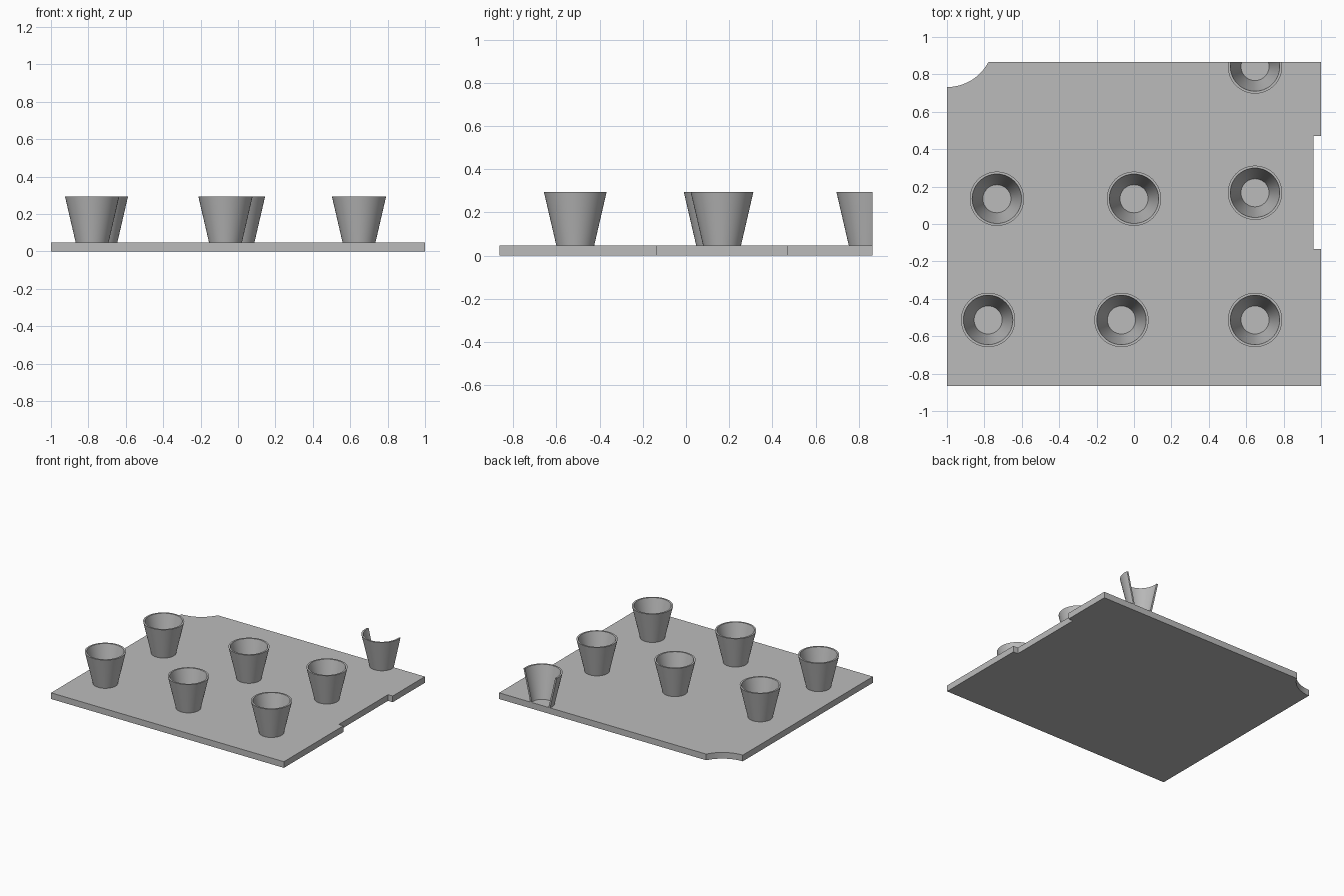
import bpy, bmesh, math
from mathutils import Vector

HALF_X, HALF_Y = 1.0, 0.865
BASE_T, TOP = 0.048, 0.294

cube = bpy.data.objects.get("Cube")
if cube:
    bpy.data.objects.remove(cube, do_unlink=True)

grey = bpy.data.materials.new("light_grey")
grey.use_nodes = True
colour = (0.5, 0.5, 0.5, 1)
grey.diffuse_color = colour
grey.node_tree.nodes["Principled BSDF"].inputs["Base Color"].default_value = colour


def finish(bm, name, location=(0, 0, 0)):
    """Turn a bmesh into a named object with smooth curves and sharp edges."""
    bmesh.ops.recalc_face_normals(bm, faces=bm.faces)
    mesh = bpy.data.meshes.new(name)
    bm.to_mesh(mesh)
    bm.free()
    mesh.materials.append(grey)
    obj = bpy.data.objects.new(name, mesh)
    obj.location = location
    bpy.context.collection.objects.link(obj)
    bpy.ops.object.select_all(action='DESELECT')
    obj.select_set(True)
    bpy.context.view_layer.objects.active = obj
    bpy.ops.object.shade_smooth_by_angle(angle=math.radians(30))
    return obj


# Base plate: outline with a side notch and a round bite in the back right corner
def base_plate():
    outline = [(-HALF_X, -HALF_Y), (HALF_X, -HALF_Y), (HALF_X, -0.135), (0.96, -0.135),
               (0.96, 0.47), (HALF_X, 0.47), (HALF_X, HALF_Y)]
    bite_y, bite_r, steps = 0.982, 0.25, 16
    start = math.asin((HALF_Y - bite_y) / bite_r)
    for i in range(steps + 1):
        a = start + (-math.pi / 2 - start) * i / steps
        outline.append((-HALF_X + bite_r * math.cos(a), bite_y + bite_r * math.sin(a)))
    bm = bmesh.new()
    face = bm.faces.new([bm.verts.new((x, y, 0)) for x, y in outline])
    raised = bmesh.ops.extrude_face_region(bm, geom=[face], use_keep_orig=True)
    verts = [g for g in raised["geom"] if isinstance(g, bmesh.types.BMVert)]
    bmesh.ops.translate(bm, verts=verts, vec=(0, 0, BASE_T))
    finish(bm, "base_plate")


# Tapered open cup: a thin wall section spun around z, trimmed at the plate's back edge
def cup(name, x, y, segments=64):
    section = [(0.088, BASE_T), (0.145, TOP), (0.132, TOP), (0.075, BASE_T)]
    bm = bmesh.new()
    rings = []
    for r, z in section:
        rings.append([bm.verts.new((r * math.cos(math.tau * i / segments),
                                    r * math.sin(math.tau * i / segments), z))
                      for i in range(segments)])
    for k, ring in enumerate(rings):
        nxt = rings[(k + 1) % len(rings)]
        for i in range(segments):
            j = (i + 1) % segments
            bm.faces.new((ring[i], ring[j], nxt[j], nxt[i]))
    limit = HALF_Y - y
    if limit < section[1][0]:
        bmesh.ops.bisect_plane(bm, geom=bm.verts[:] + bm.edges[:] + bm.faces[:],
                               plane_co=Vector((0, limit, 0)), plane_no=Vector((0, 1, 0)),
                               clear_outer=True)
        rim = [e for e in bm.edges if e.is_boundary]
        bmesh.ops.holes_fill(bm, edges=rim, sides=0)
    finish(bm, name, (x, y, 0))


base_plate()
cups = {
    "cup_front_right": (-0.78, -0.513),
    "cup_front_middle": (-0.067, -0.513),
    "cup_front_left": (0.647, -0.513),
    "cup_centre_right": (-0.733, 0.135),
    "cup_centre_middle": (0.0, 0.135),
    "cup_centre_left": (0.647, 0.167),
    "cup_back_left_cut": (0.647, 0.842),
}
for name, (x, y) in cups.items():
    cup(name, x, y)
